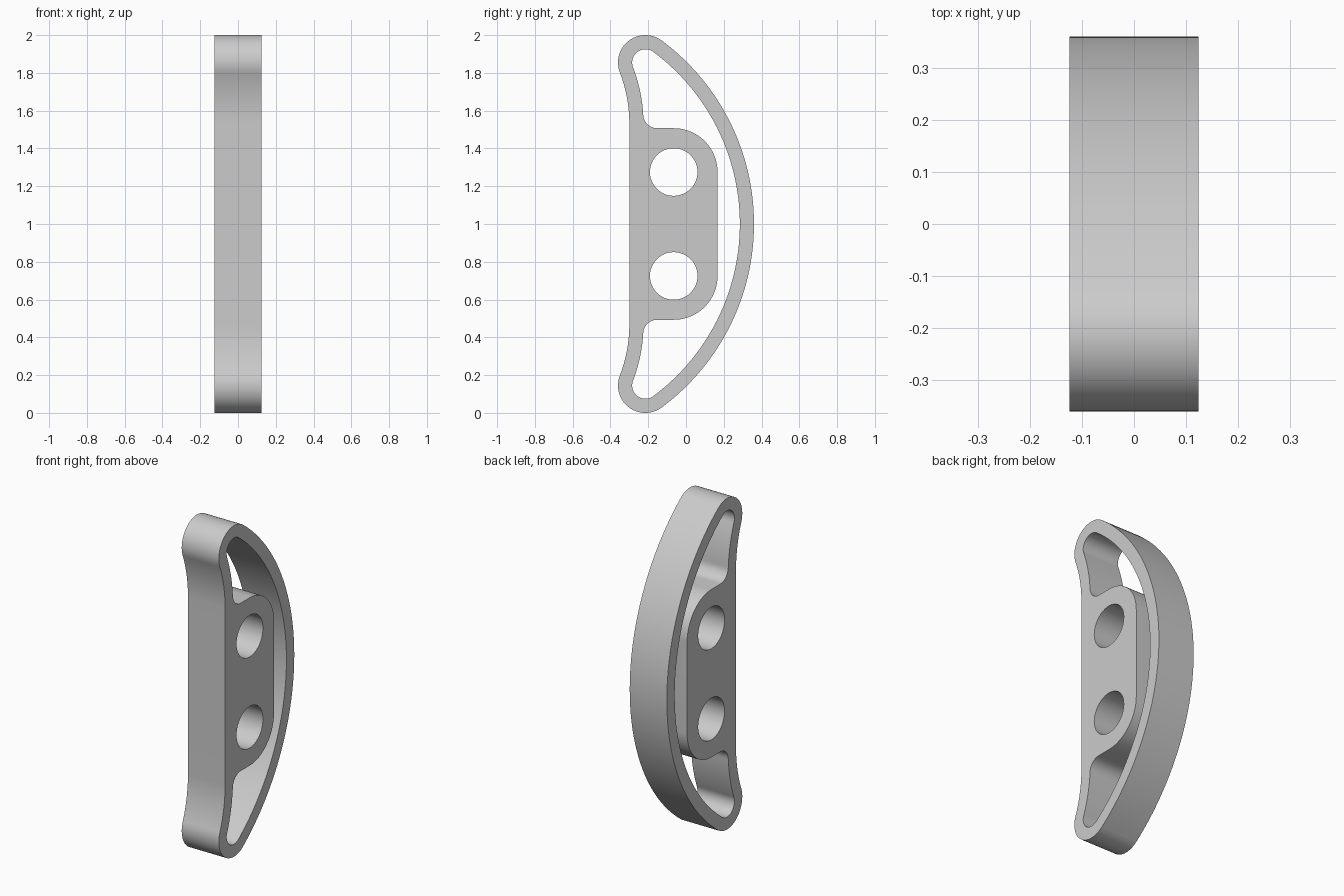
import bpy, bmesh
from math import sin, cos, atan2, radians, pi
from mathutils import Matrix

cube = bpy.data.objects.get("Cube")
if cube:
    bpy.data.objects.remove(cube, do_unlink=True)

WALL = 0.075
HALF_WIDTH = 0.124
TIP = (-0.215, 1.855, 0.145)    # rounded end: y, z, radius
BOW = (-0.85, 1.0, 1.21)        # long bowed back
NECK = (-1.065, 1.53, 0.765)    # hollow curve below the end
HOLE = (-0.065, 1.275, 0.126)   # bolt hole
CORNER_RADIUS = 0.232
FILLET = 0.075


def arc(y, z, r, start, end, n=24):
    steps = [start + (end - start) * i / n for i in range(n + 1)]
    return [(y + r * cos(a), z + r * sin(a)) for a in steps]


def direction(a, b):
    return atan2(b[1] - a[1], b[0] - a[0])


def mirrored(half):
    """Close an upper half outline with its reflection about z = 1."""
    points = half + [(y, 2 - z) for y, z in reversed(half)]
    clean = []
    for p in points:
        if not clean or abs(p[0] - clean[-1][0]) + abs(p[1] - clean[-1][1]) > 1e-5:
            clean.append(p)
    if abs(clean[0][0] - clean[-1][0]) + abs(clean[0][1] - clean[-1][1]) < 1e-5:
        clean.pop()
    return clean


bow_angle = direction(BOW, TIP)
neck_angle = direction(NECK, TIP)

# Outer silhouette
outer = mirrored(
    arc(*BOW, 0, bow_angle, 32)
    + arc(*TIP, bow_angle, pi + neck_angle, 32)
    + arc(*NECK, neck_angle, 0, 16))

# Opening between the bowed back and the solid core
top = HOLE[1] + CORNER_RADIUS
dz = top + FILLET - NECK[1]
reach = NECK[2] + WALL + FILLET
fillet_angle = atan2(dz, (reach ** 2 - dz ** 2) ** 0.5)
fillet_y = NECK[0] + reach * cos(fillet_angle)
opening = mirrored(
    arc(BOW[0], BOW[1], BOW[2] - WALL, 0, bow_angle, 32)
    + arc(TIP[0], TIP[1], TIP[2] - WALL, bow_angle, pi + neck_angle)
    + arc(NECK[0], NECK[1], NECK[2] + WALL, neck_angle, fillet_angle, 16)
    + arc(fillet_y, top + FILLET, FILLET, pi + fillet_angle, 1.5 * pi, 12)
    + arc(HOLE[0], HOLE[1], CORNER_RADIUS, pi / 2, 0))

# Bolt holes
upper_hole = arc(*HOLE, 0, 2 * pi, 48)[:-1]
lower_hole = [(y, 2 - z) for y, z in upper_hole]

# Extruded profile turned into a mesh
curve = bpy.data.curves.new("handle_profile", 'CURVE')
curve.dimensions = '2D'
curve.fill_mode = 'BOTH'
curve.extrude = HALF_WIDTH
for loop in (outer, opening, upper_hole, lower_hole):
    spline = curve.splines.new('POLY')
    spline.points.add(len(loop) - 1)
    for point, (y, z) in zip(spline.points, loop):
        point.co = (y, z, 0, 1)
    spline.use_cyclic_u = True

profile = bpy.data.objects.new("handle_profile", curve)
bpy.context.collection.objects.link(profile)
bpy.context.view_layer.update()
graph = bpy.context.evaluated_depsgraph_get()
mesh = bpy.data.meshes.new_from_object(profile.evaluated_get(graph))
bpy.data.objects.remove(profile, do_unlink=True)

# Stand the profile up in the side plane
mesh.transform(Matrix(((0, 0, 1, 0), (1, 0, 0, 0), (0, 1, 0, 0), (0, 0, 0, 1))))
bm = bmesh.new()
bm.from_mesh(mesh)
bmesh.ops.remove_doubles(bm, verts=bm.verts, dist=1e-5)
bmesh.ops.recalc_face_normals(bm, faces=bm.faces)
bm.to_mesh(mesh)
bm.free()

grey = bpy.data.materials.new("light_grey")
grey.use_nodes = True
colour = (0.6, 0.6, 0.6, 1)
grey.diffuse_color = colour
grey.node_tree.nodes["Principled BSDF"].inputs["Base Color"].default_value = colour
mesh.materials.clear()
mesh.materials.append(grey)

handle = bpy.data.objects.new("bowed_handle", mesh)
bpy.context.collection.objects.link(handle)
bpy.ops.object.select_all(action='DESELECT')
handle.select_set(True)
bpy.context.view_layer.objects.active = handle
bpy.ops.object.shade_smooth_by_angle(angle=radians(30))
